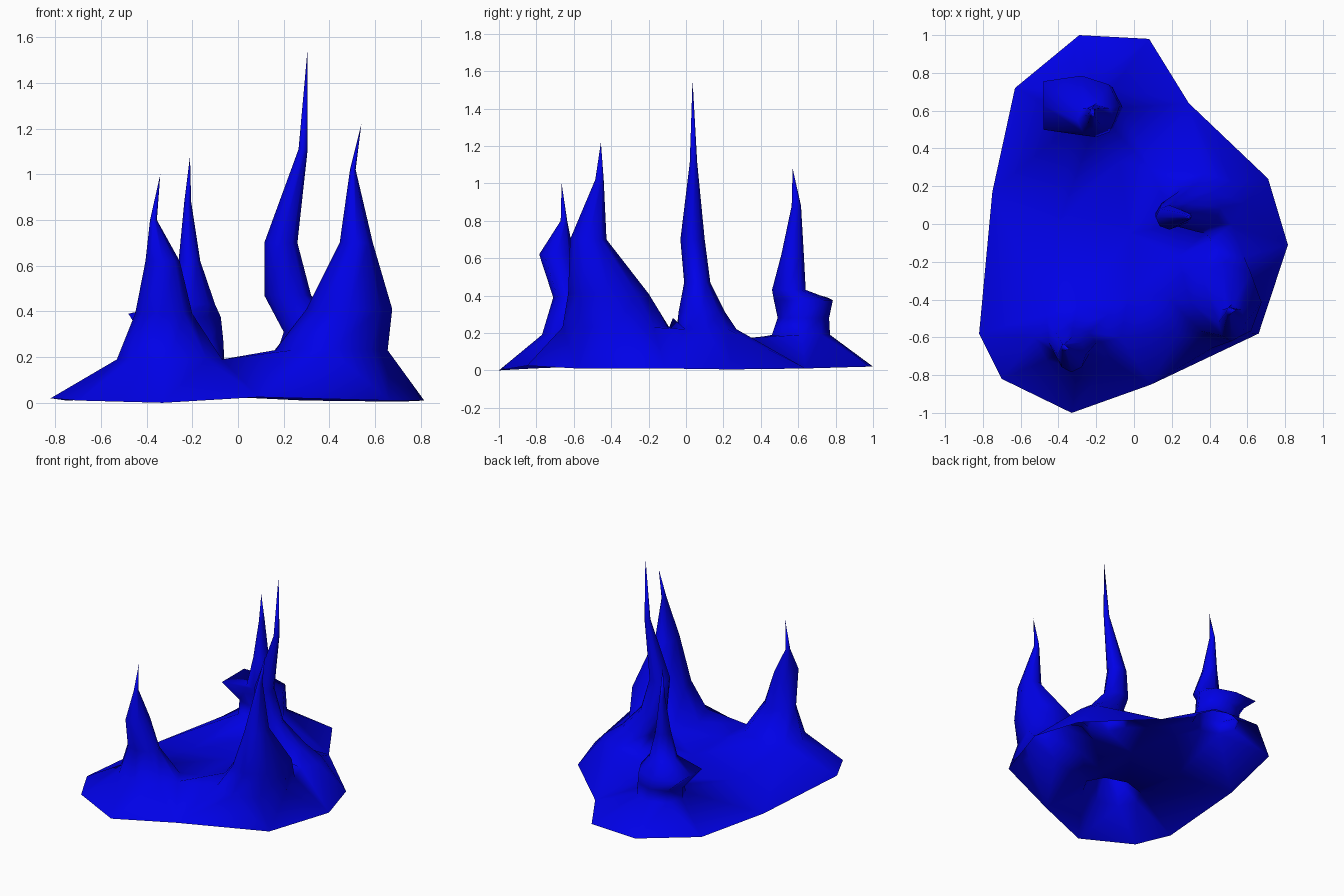
import bpy, bmesh
from math import cos, sin, pi
from mathutils import Vector
from mathutils.geometry import delaunay_2d_cdt

if "Cube" in bpy.data.objects:
    bpy.data.objects.remove(bpy.data.objects["Cube"])

SIDES = 8

# ground outline of the open-bottomed base
outline = [(-.29, 1.0), (-.63, .72), (-.75, .17), (-.82, -.58), (-.70, -.82), (-.33, -1.0),
           (.09, -.85), (.66, -.58), (.815, -.11), (.71, .24), (.29, .64), (.08, .98)]
rim_z = [.02, .015, .01, .02, .01, 0, .025, .01, .01, .005, .01, .02]

# valley floor between the spikes, with a raised saddle behind the largest one
valley = [(-.08, .33, .15), (.08, .3, .17), (-.02, -.05, .16), (-.03, -.38, .16),
          (-.4, 0, .1), (.40, -.07, .28)]

# spikes: tip, then rings upward as (z, x min, x max, y min, y max); a final 1 squares the left side
spikes = [
    ((-.21, .57, 1.08), [(.19, -.40, -.06, .46, .77), (.28, -.41, -.065, .49, .765),
                         (.375, -.48, -.075, .47, .785, 1), (.43, -.30, -.10, .46, .64),
                         (.62, -.26, -.165, .51, .63), (.88, -.235, -.205, .565, .615)]),
    ((.305, .035, 1.555), [(.22, .17, .58, -.05, .27), (.31, .20, .46, -.04, .21),
                           (.47, .115, .32, -.01, .13), (.70, .115, .26, -.03, .10),
                           (1.11, .265, .305, .02, .06)]),
    ((.54, -.455, 1.22), [(.23, .16, .655, -.66, -.09), (.41, .30, .675, -.63, -.20),
                          (.70, .445, .59, -.62, -.425), (1.02, .49, .515, -.485, -.44)]),
    ((-.34, -.665, 1.0), [(.19, -.53, -.07, -.77, -.43), (.39, -.45, -.20, -.71, -.55),
                          (.62, -.405, -.255, -.785, -.60), (.80, -.385, -.355, -.67, -.635)]),
]


def ring_points(z, x0, x1, y0, y1, square=0):
    pts = []
    for i in range(SIDES):
        c, s = cos(2 * pi * i / SIDES), sin(2 * pi * i / SIDES)
        if square and c < -.1:
            c, s = -1, s * 1.15
        pts.append(((x0 + x1) / 2 + (x1 - x0) / 2 * c, (y0 + y1) / 2 + (y1 - y0) / 2 * s,
                    z + (.015 if square and c == -1 else 0)))
    return pts


bm = bmesh.new()
ground, group, edges = [], [], []


def add_loop(points, tag):
    start = len(ground)
    n = len(points)
    ground.extend(bm.verts.new(p) for p in points)
    group.extend([tag] * n)
    edges.extend((start + i, start + (i + 1) % n) for i in range(n))
    return ground[start:]


# rim, then each spike lofted up to its tip
add_loop([(x, y, z) for (x, y), z in zip(outline, rim_z)], -1)
for tag, (tip, rings) in enumerate(spikes):
    lower = add_loop(ring_points(*rings[0]), tag)
    for r in rings[1:]:
        upper = [bm.verts.new(p) for p in ring_points(*r)]
        for i in range(SIDES):
            j = (i + 1) % SIDES
            bm.faces.new((lower[i], lower[j], upper[j], upper[i]))
        lower = upper
    top = bm.verts.new(tip)
    for i in range(SIDES):
        bm.faces.new((lower[i], lower[(i + 1) % SIDES], top))
for p in valley:
    ground.append(bm.verts.new(p))
    group.append(-2)

# skin of the base between rim, valley and spike feet
res = delaunay_2d_cdt([Vector(v.co[:2]) for v in ground], edges, [], 1, 1e-5)
for tri in res[2]:
    ids = [res[3][k][0] for k in tri]
    tags = {group[k] for k in ids}
    if len(tags) == 1 and min(tags) >= 0:
        continue
    bm.faces.new([ground[k] for k in ids])

bmesh.ops.recalc_face_normals(bm, faces=bm.faces)
if sum(f.normal.z * f.calc_area() for f in bm.faces) < 0:
    bmesh.ops.reverse_faces(bm, faces=bm.faces)
for f in bm.faces:
    f.smooth = True

mesh = bpy.data.meshes.new("spiked_crystal_base")
bm.to_mesh(mesh)
bm.free()
obj = bpy.data.objects.new("spiked_crystal_base", mesh)
bpy.context.collection.objects.link(obj)

# blue material
mat = bpy.data.materials.new("blue")
mat.diffuse_color = (0, 0, .8, 1)
mat.use_nodes = True
mat.node_tree.nodes["Principled BSDF"].inputs["Base Color"].default_value = mat.diffuse_color
mesh.materials.append(mat)
